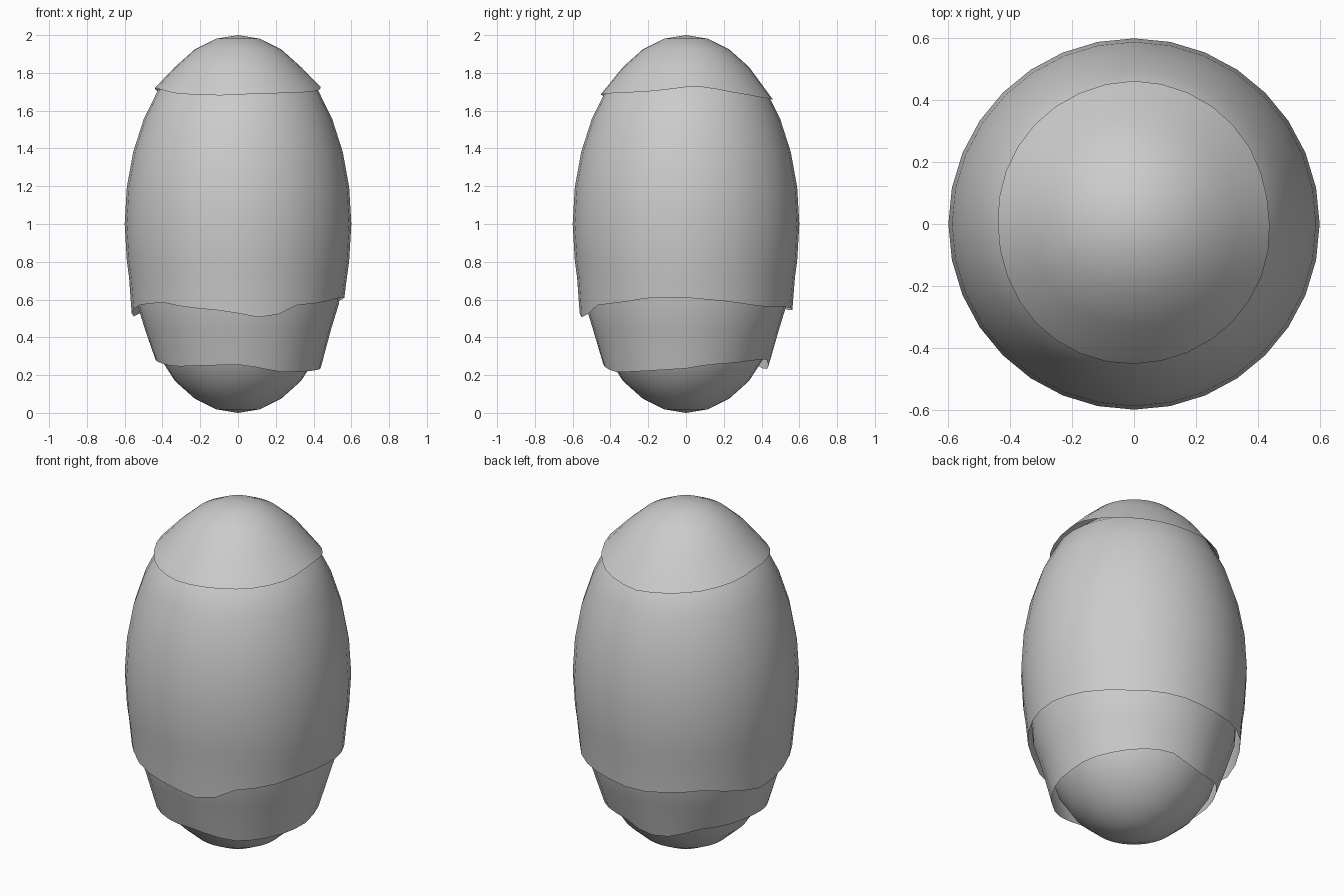
import bpy, bmesh, math

if "Cube" in bpy.data.objects:
    bpy.data.objects.remove(bpy.data.objects["Cube"])

SEG = 32          # sides around the egg
R, H = 0.6, 1.0   # ellipsoid half width and half height


def ring(k):
    """Radius and height of the k-th of 16 latitude rings, from the top."""
    a = math.pi * k / 16
    return R * math.sin(a), H + H * math.cos(a)


def edge_height(table, deg):
    """Linear interpolation of an uneven edge, given as (angle, z) pairs."""
    pts = table + [(table[0][0] + 360, table[0][1])]
    for (a0, z0), (a1, z1) in zip(pts, pts[1:]):
        if a0 <= deg <= a1:
            return z0 + (z1 - z0) * (deg - a0) / (a1 - a0)
    return table[0][1]


def shell(name, profile, table=None, edge_radius=None):
    """Lathe a top-to-bottom profile, ending in an uneven lower edge."""
    bm = bmesh.new()
    angles = [360 * i / SEG for i in range(SEG)]
    rows = []
    for r, z in profile:
        if r < 1e-4:
            rows.append([bm.verts.new((0, 0, z))])
        else:
            rows.append([bm.verts.new((r * math.cos(math.radians(a)),
                                       r * math.sin(math.radians(a)), z)) for a in angles])
    if table:
        row = []
        for a in angles:
            z = edge_height(table, a)
            r = edge_radius(z)
            row.append(bm.verts.new((r * math.cos(math.radians(a)),
                                     r * math.sin(math.radians(a)), z)))
        rows.append(row)
    for up, low in zip(rows, rows[1:]):
        for i in range(SEG):
            j = (i + 1) % SEG
            if len(up) == 1:
                bm.faces.new((up[0], low[i], low[j]))
            elif len(low) == 1:
                bm.faces.new((up[i], low[0], up[j]))
            else:
                bm.faces.new((up[i], low[i], low[j], up[j]))
    bmesh.ops.recalc_face_normals(bm, faces=bm.faces)
    # open shells must also face outward
    bm.faces.ensure_lookup_table()
    f = bm.faces[SEG + 1]
    c = f.calc_center_median()
    if f.normal.x * c.x + f.normal.y * c.y < 0:
        bmesh.ops.reverse_faces(bm, faces=bm.faces)
    me = bpy.data.meshes.new(name)
    bm.to_mesh(me)
    bm.free()
    me.shade_smooth()
    ob = bpy.data.objects.new(name, me)
    bpy.context.collection.objects.link(ob)
    return ob


# uneven lower edges, as (angle from +x, height)
cap_edge = [(0, 1.725), (15, 1.725), (30, 1.70), (60, 1.67), (90, 1.655), (135, 1.68),
            (160, 1.70), (180, 1.72), (200, 1.715), (225, 1.69), (255, 1.68),
            (285, 1.69), (315, 1.695), (340, 1.705)]
body_edge = [(0, 0.61), (23, 0.59), (43, 0.565), (75, 0.56), (96, 0.54), (135, 0.565),
             (168, 0.51), (185, 0.535), (200, 0.57), (225, 0.585), (240, 0.56),
             (263, 0.54), (282, 0.505), (292, 0.52), (303, 0.57), (323, 0.585), (340, 0.61)]
band_edge = [(0, 0.235), (15, 0.255), (36, 0.265), (65, 0.285), (80, 0.28), (95, 0.235),
             (109, 0.23), (135, 0.28), (177, 0.285), (200, 0.265), (220, 0.245),
             (243, 0.25), (270, 0.255), (285, 0.24), (300, 0.215), (320, 0.218), (338, 0.225)]

# top cap
shell("top_cap", [ring(k) for k in range(4)], cap_edge, lambda z: 0.44 + (1.72 - z) * 0.35)

# main shell, its top tucked under the cap
shell("main_shell", [(0.31, 1.80)] + [ring(k) for k in range(4, 10)] + [(0.577, 0.72)],
      body_edge, lambda z: 0.563)

# lower band, its top tucked inside the main shell
shell("lower_band", [(0.545, 0.70), (0.535, 0.58), (0.492, 0.44)],
      band_edge, lambda z: 0.437)

# bottom cup
shell("bottom_cup", [(0.44, 0.38), (0.412, 0.29)] + [ring(k) for k in range(13, 17)])
